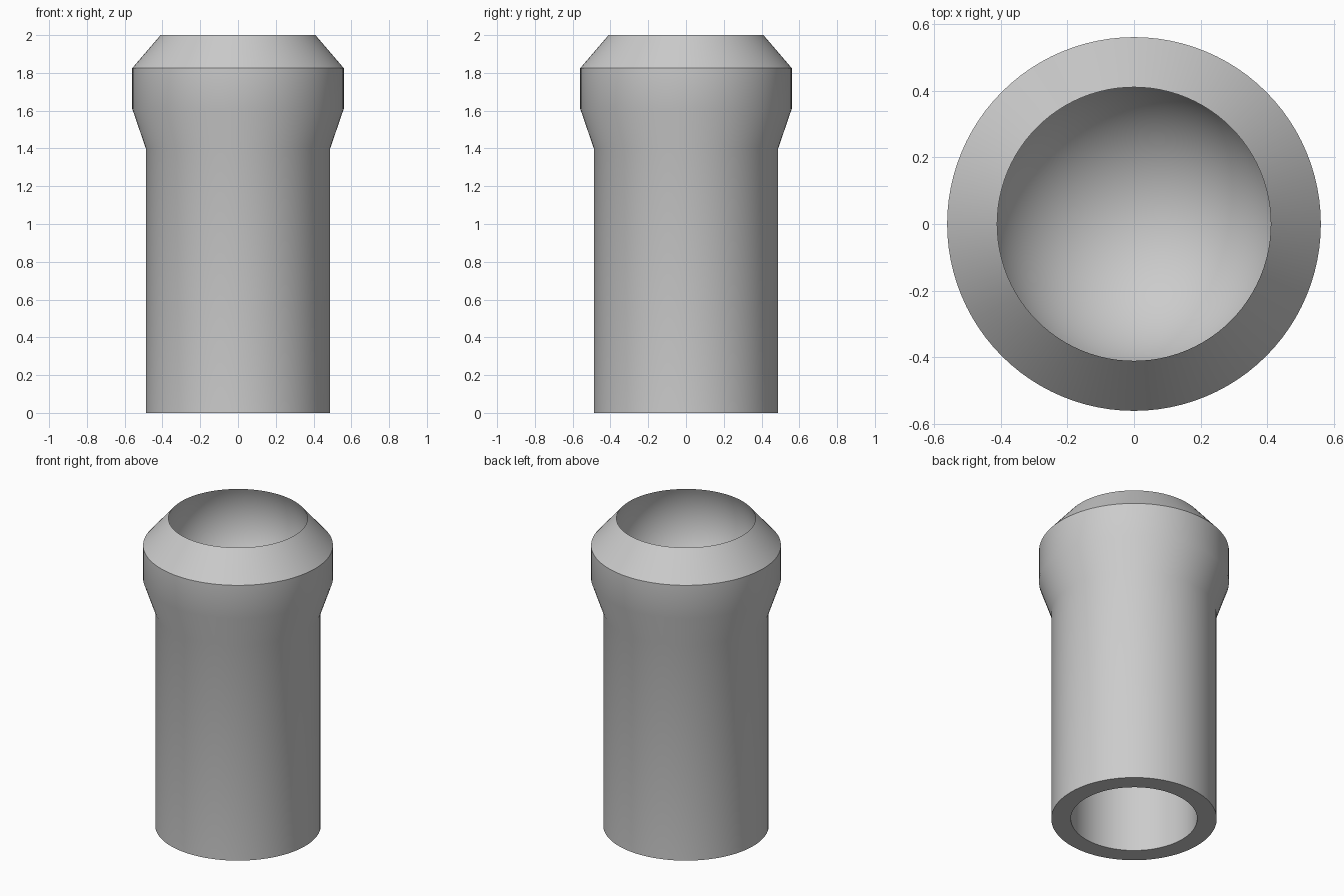
import bpy, bmesh, math
from mathutils import Vector

cube = bpy.data.objects.get("Cube")
if cube:
    bpy.data.objects.remove(cube, do_unlink=True)

SEGMENTS = 96
WALL = 0.115
TUBE_R, COLLAR_R, RIM_R = 0.488, 0.56, 0.41
HEIGHT, CUP_Z = 2.0, 1.825
CUP_R = math.hypot(RIM_R, HEIGHT - CUP_Z)

grey = bpy.data.materials.new("light grey")
grey.use_nodes = True
colour = (0.6, 0.6, 0.6, 1)
grey.diffuse_color = colour
grey.node_tree.nodes["Principled BSDF"].inputs["Base Color"].default_value = colour


def lathe(name, profile, material):
    """Revolve an (r, z) profile around the z axis."""
    bm = bmesh.new()
    verts = [bm.verts.new((r, 0, z)) for r, z in profile]
    edges = [bm.edges.new(pair) for pair in zip(verts, verts[1:])]
    bmesh.ops.spin(bm, geom=verts + edges, cent=(0, 0, 0), axis=(0, 0, 1),
                   angle=math.tau, steps=SEGMENTS, use_duplicate=False)
    bmesh.ops.remove_doubles(bm, verts=bm.verts, dist=1e-4)
    bmesh.ops.recalc_face_normals(bm, faces=bm.faces)
    mesh = bpy.data.meshes.new(name)
    bm.to_mesh(mesh)
    bm.free()
    mesh.materials.append(material)
    obj = bpy.data.objects.new(name, mesh)
    bpy.context.collection.objects.link(obj)
    bpy.ops.object.select_all(action="DESELECT")
    obj.select_set(True)
    bpy.context.view_layer.objects.active = obj
    bpy.ops.object.shade_smooth_by_angle(angle=math.radians(30))
    return obj


# Blind bore from below, then the outer wall with its collar and chamfer
bore_r = TUBE_R - WALL
bore_top = CUP_Z - CUP_R - WALL
profile = [(0, bore_top), (bore_r, bore_top), (bore_r, 0), (TUBE_R, 0),
           (TUBE_R, 1.4), (COLLAR_R, 1.61), (COLLAR_R, CUP_Z)]

# Undercut ball cup, from the rim down to its lowest point
STEPS = 32
start = math.asin((HEIGHT - CUP_Z) / CUP_R)
for i in range(STEPS + 1):
    a = start + (-math.pi / 2 - start) * i / STEPS
    profile.append((max(0, CUP_R * math.cos(a)), CUP_Z + CUP_R * math.sin(a)))

lathe("socket_tube", profile, grey)
